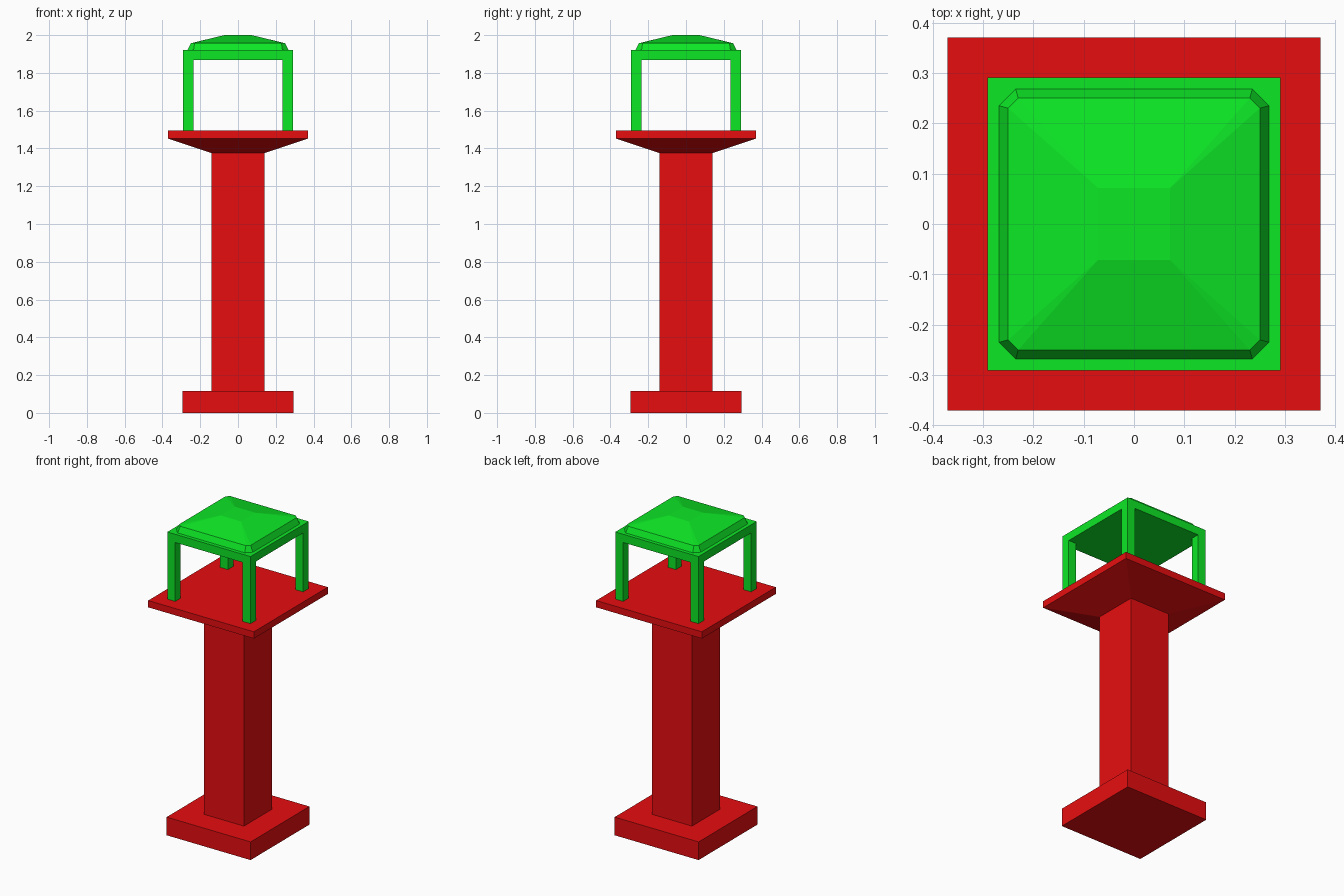
import bpy, bmesh

if "Cube" in bpy.data.objects:
    bpy.data.objects.remove(bpy.data.objects["Cube"])


def material(name, color):
    m = bpy.data.materials.new(name)
    m.diffuse_color = color
    m.use_nodes = True
    m.node_tree.nodes["Principled BSDF"].inputs["Base Color"].default_value = m.diffuse_color
    return m


RED = material("red_paint", (0.8, 0.004, 0.005, 1))
GREEN = material("green_paint", (0.004, 0.8, 0.019, 1))


def ring(half, z, cut=0):
    """Square outline, with corners cut off when cut > 0."""
    h, c = half, half - cut
    if cut:
        pts = [(h, -c), (h, c), (c, h), (-c, h), (-h, c), (-h, -c), (-c, -h), (c, -h)]
    else:
        pts = [(h, -h), (h, h), (-h, h), (-h, -h)]
    return [(x, y, z) for x, y in pts]


def bridge(bm, a, b):
    n = len(a)
    for i in range(n):
        j = (i + 1) % n
        bm.faces.new((a[i], a[j], b[j], b[i]))


def finish(name, bm, mat):
    bmesh.ops.recalc_face_normals(bm, faces=bm.faces)
    me = bpy.data.meshes.new(name)
    bm.to_mesh(me)
    bm.free()
    me.materials.append(mat)
    ob = bpy.data.objects.new(name, me)
    bpy.context.collection.objects.link(ob)
    return ob


def stack(name, rings, mat):
    """Solid made by joining outlines from bottom to top."""
    bm = bmesh.new()
    loops = [[bm.verts.new(p) for p in r] for r in rings]
    for a, b in zip(loops, loops[1:]):
        bridge(bm, a, b)
    bm.faces.new(loops[0][::-1])
    bm.faces.new(loops[-1])
    return finish(name, bm, mat)


# Red pedestal: foot, column and flared table
stack("foot", [ring(0.294, 0), ring(0.294, 0.115)], RED)
stack("column", [ring(0.14, 0.115), ring(0.14, 1.375)], RED)
stack("flared_table", [ring(0.14, 1.375), ring(0.37, 1.452), ring(0.37, 1.495)], RED)

# Four corner posts
for sx, side in ((-1, "left"), (1, "right")):
    for sy, end in ((-1, "front"), (1, "back")):
        post = stack(f"{end}_{side}_post", [ring(0.0275, 1.495), ring(0.0275, 1.87)], GREEN)
        post.location = (sx * 0.2635, sy * 0.2635, 0)

# Flat canopy slab
stack("canopy_slab", [ring(0.291, 1.868), ring(0.291, 1.92)], GREEN)

# Low hipped roof: clipped-corner eaves sloping up to a small flat square
bm = bmesh.new()
base = [bm.verts.new(p) for p in ring(0.268, 1.92, 0.033)]
eave = [bm.verts.new(p) for p in ring(0.25, 1.957, 0.02)]
top = [bm.verts.new(p) for p in ring(0.072, 2.0)]
bm.faces.new(base[::-1])
bridge(bm, base, eave)
for i in range(4):
    a, b, c = eave[2 * i], eave[2 * i + 1], eave[(2 * i + 2) % 8]
    p, q = top[i], top[(i + 1) % 4]
    bm.faces.new((a, b, q, p))
    bm.faces.new((b, c, q))
bm.faces.new(top)
finish("roof", bm, GREEN)
